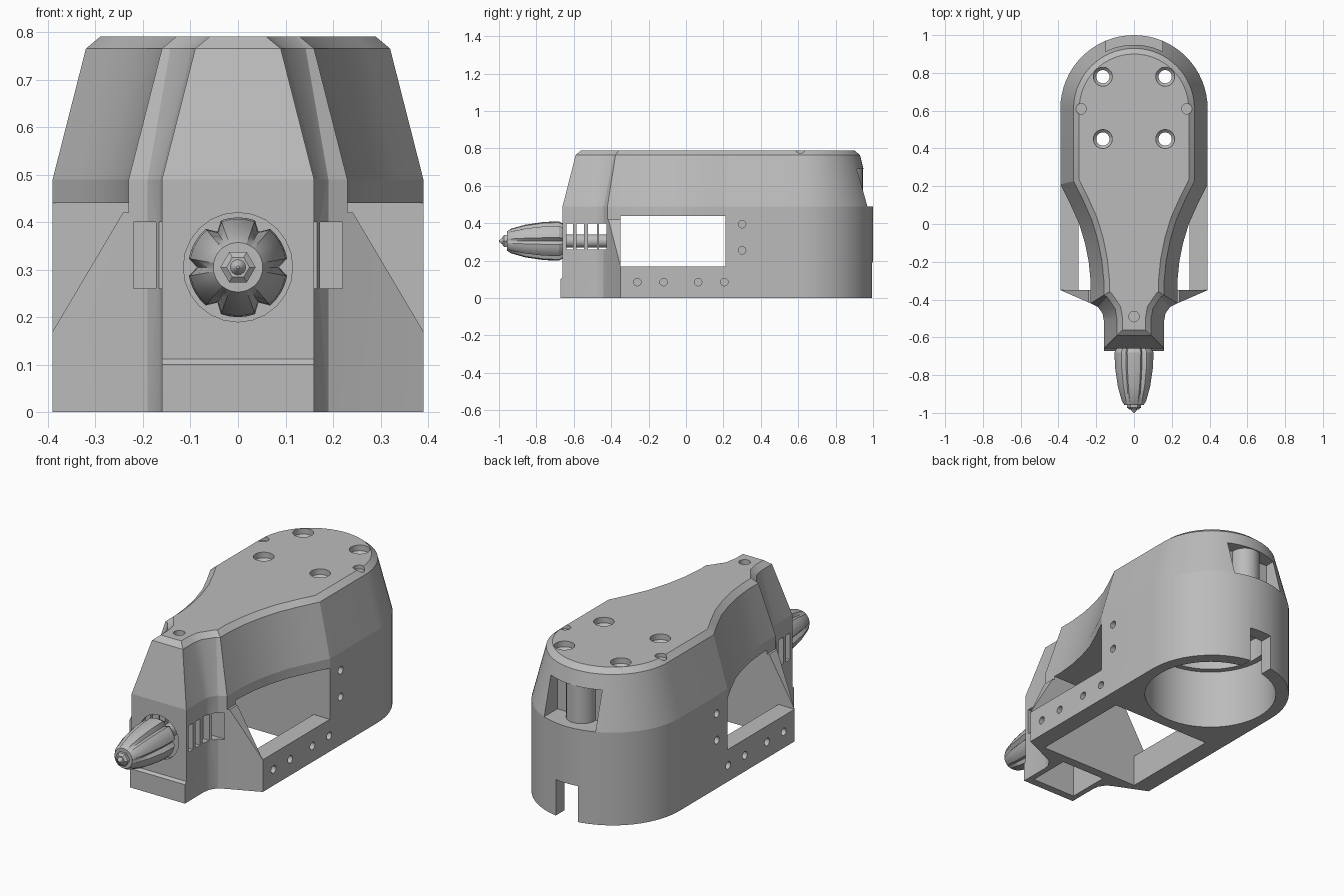
import bpy, bmesh, math
from mathutils import Vector

if "Cube" in bpy.data.objects:
    bpy.data.objects.remove(bpy.data.objects["Cube"])

grey = bpy.data.materials.new("Plain grey")
grey.use_nodes = True
colour = (0.5, 0.5, 0.5, 1)
grey.diffuse_color = colour
grey.node_tree.nodes["Principled BSDF"].inputs["Base Color"].default_value = colour


def loft(name, rings):
    """Closed solid through equally sized rings of points."""
    bm = bmesh.new()
    loops = [[bm.verts.new(p) for p in ring] for ring in rings]
    n = len(loops[0])
    for a, b in zip(loops, loops[1:]):
        for i in range(n):
            bm.faces.new((a[i], a[(i + 1) % n], b[(i + 1) % n], b[i]))
    bm.faces.new(loops[0])
    bm.faces.new(loops[-1])
    bmesh.ops.recalc_face_normals(bm, faces=bm.faces)
    mesh = bpy.data.meshes.new(name)
    bm.to_mesh(mesh)
    bm.free()
    mesh.materials.append(grey)
    ob = bpy.data.objects.new(name, mesh)
    bpy.context.collection.objects.link(ob)
    return ob


def place(u, v, w, axis):
    return {"x": (w, u, v), "y": (u, w, v), "z": (u, v, w)}[axis]


def prism(name, pts, lo, hi, axis="z"):
    return loft(name, [[place(u, v, w, axis) for u, v in pts] for w in (lo, hi)])


def box(name, x, y, z):
    return prism(name, [(x[0], y[0]), (x[1], y[0]), (x[1], y[1]), (x[0], y[1])], *z)


def circle(r, u=0, v=0, n=32):
    return [(u + r * math.cos(math.tau * i / n), v + r * math.sin(math.tau * i / n)) for i in range(n)]


def rod(name, u, v, stations, axis="z", n=32):
    """Turned solid from (position, radius) stations along an axis."""
    return loft(name, [[place(a, b, w, axis) for a, b in circle(r, u, v, n)] for w, r in stations])


def cut(target, cutters):
    """Subtract the cutters and bake the result."""
    bpy.context.view_layer.objects.active = target
    for c in cutters:
        mod = target.modifiers.new("cut", "BOOLEAN")
        mod.operation, mod.solver, mod.object = "DIFFERENCE", "EXACT", c
        bpy.ops.object.modifier_apply(modifier=mod.name)
        bpy.data.objects.remove(c)


def inset(pts, d):
    """Move a counter-clockwise outline inward by d with mitred corners."""
    out = []
    for i, p in enumerate(pts):
        p, a, b = Vector(p), Vector(pts[i - 1]), Vector(pts[(i + 1) % len(pts)])
        e, f = (p - a).normalized(), (b - p).normalized()
        n, m = Vector((-e.y, e.x)), Vector((-f.y, f.x))
        out.append(tuple(p + (n + m) * d / (1 + n.dot(m))))
    return out


def outline(half):
    """Full outline from its right half (front to shoulder) plus the round rear."""
    arc = [(0.39 * math.cos(math.pi * i / 32), 0.61 + 0.39 * math.sin(math.pi * i / 32)) for i in range(33)]
    return half + arc + [(-x, y) for x, y in reversed(half)]


nose = [(0.16, -0.66), (0.16, -0.51), (0.166, -0.475), (0.19, -0.44), (0.23, -0.42)]
neck = [(0.23, -0.3), (0.24, -0.2), (0.26, -0.1), (0.29, 0), (0.335, 0.1), (0.39, 0.21)]
WAIST, TOP = 0.49, 0.79

# Lower housing: wide base with side windows, motor bore and hollow nose
lower = prism("lower_housing", outline(nose + [(0.39, -0.35)]), 0, WAIST)
cutters = [
    box("window", (-1, 1), (-0.35, 0.21), (0.17, 0.44)),
    box("floor_opening", (-0.295, 0.295), (-0.35, 0.21), (-0.1, 0.3)),
    rod("motor_bore", 0, 0.6, [(-0.1, 0.33), (0.32, 0.33)], n=64),
    rod("motor_seat", 0, 0.6, [(0.2, 0.3), (0.44, 0.3)], n=64),
    box("nose_cavity", (-0.13, 0.13), (-0.63, -0.4), (-0.1, 0.45)),
    rod("nose_hole", 0, 0.305, [(-0.8, 0.115), (-0.5, 0.115)], "y", 24),
    box("rear_notch", (-0.065, 0.065), (0.85, 1.1), (-0.1, 0.19)),
]
for s in (-1, 1):
    side = [neck[-1], (0.6, 0.21), (0.6, -0.42), nose[-1]] + neck[:-1]
    cutters.append(prism("side_relief", [(s * x, y) for x, y in side], 0.42, 0.6))
    slope = [(0.23, 0.44), (0.40, 0.153), (0.6, 0.153), (0.6, 0.45), (0.23, 0.45)]
    cutters.append(prism("gusset_slope", [(s * x, z) for x, z in slope], -0.6, -0.34, "y"))
    for y, z in [(-0.26, 0.085), (-0.12, 0.085), (0.065, 0.085), (0.205, 0.085), (0.3, 0.395), (0.3, 0.255)]:
        ends = sorted((s * 0.34, s * 0.5))
        cutters.append(rod("screw_hole", y, z, [(e, 0.02) for e in ends], "x", 16))
for y0, y1 in [(-0.64, -0.605), (-0.585, -0.545), (-0.525, -0.475), (-0.465, -0.42)]:
    cutters.append(box("vent", (-0.22, 0.22), (y0, y1), (0.26, 0.4)))
cut(lower, cutters)

# Upper housing: tapered lid with a chamfered rim
rim = outline(nose + neck)
upper = loft("upper_housing", [[(x, y, z) for x, y in inset(rim, d)]
                               for z, d in [(WAIST, 0), (0.765, 0.07), (TOP, 0.1)]])
cutters = [box("rear_pocket", (-0.15, 0.15), (0.86, 1.1), (0.4, 0.69))]
for s in (-1, 1):
    for y in (0.45, 0.78):
        cutters.append(rod("bolt_hole", s * 0.165, y, [(0.4, 0.035), (0.745, 0.035), (0.76, 0.05), (0.9, 0.05)], n=24))
    cutters.append(rod("rim_hole", s * 0.28, 0.61, [(0.77, 0.028), (0.9, 0.028)], n=20))
cutters.append(rod("nose_screw", 0, -0.49, [(0.74, 0.028), (0.9, 0.028)], n=20))
cut(upper, cutters)

# Bolt passages continue down into the motor seat
cut(lower, [rod("bolt_passage", s * 0.165, y, [(0.4, 0.035), (0.6, 0.035)], n=24)
            for s in (-1, 1) for y in (0.45, 0.78)])

# Rear pocket boss and front lip
boss = rod("pocket_boss", 0, 0.87, [(WAIST, 0.075), (0.69, 0.075)])
lip = prism("front_lip", [(-0.65, 0), (-0.672, 0), (-0.672, 0.1), (-0.66, 0.112), (-0.65, 0.112)], -0.16, 0.16, "x")

# Nozzle: six fluted lobes narrowing to a hexagonal nut and a tip
AXIS = 0.305
rings = []
for y, r, groove in [(-0.66, 0.095, 0.82), (-0.68, 0.105, 0.82), (-0.76, 0.102, 0.82),
                     (-0.86, 0.087, 0.84), (-0.935, 0.066, 0.9), (-0.957, 0.052, 1)]:
    ring = []
    for i in range(36):
        a, k = math.tau * i / 36, r * (groove if i % 6 == 0 else 1)
        ring.append((k * math.cos(a), y, AXIS + k * math.sin(a)))
    rings.append(ring)
nozzle = loft("nozzle", rings)
nut = rod("nozzle_nut", 0, AXIS, [(-0.95, 0.037), (-0.972, 0.037), (-0.982, 0.024)], "y", 6)
tip = rod("nozzle_tip", 0, AXIS, [(-0.975, 0.02), (-0.99, 0.012), (-1.0, 0.003)], "y", 16)
shaft = rod("nozzle_shaft", 0, AXIS, [(-0.67, 0.035), (-0.38, 0.035)], "y", 24)

# Smooth curved surfaces while keeping edges crisp
parts = [lower, upper, boss, lip, nozzle, nut, tip, shaft]
bpy.ops.object.select_all(action="DESELECT")
for ob in parts:
    ob.select_set(True)
bpy.context.view_layer.objects.active = lower
bpy.ops.object.shade_smooth_by_angle(angle=math.radians(25))
